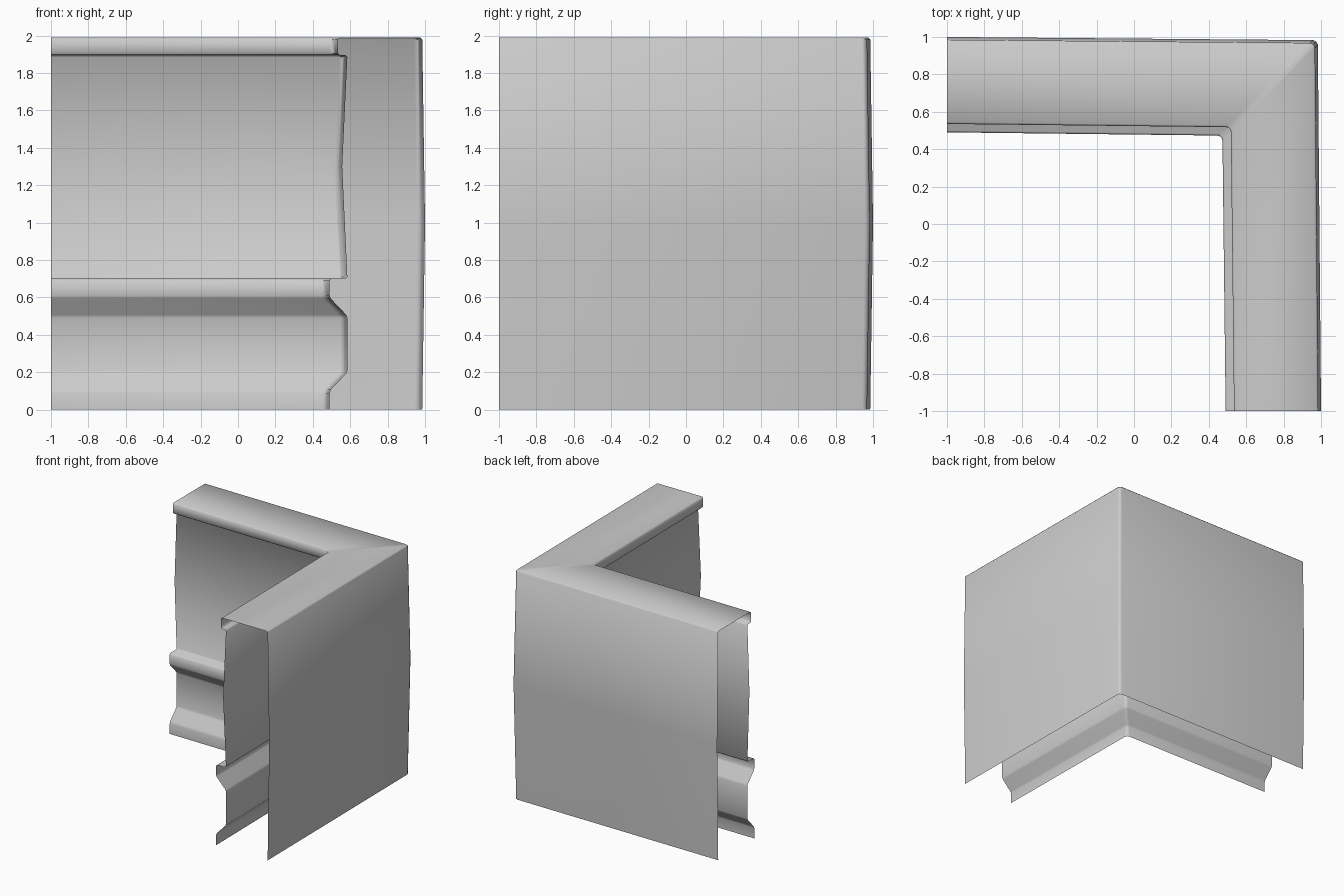
import bpy, bmesh, math
from mathutils import Vector

if "Cube" in bpy.data.objects:
    bpy.data.objects.remove(bpy.data.objects["Cube"])

# Wall cross-section (distance, height): inner foot, up, over the cap, down the outer face
PROFILE = [(0.49, 0), (0.49, 0.1), (0.585, 0.2), (0.585, 0.5), (0.49, 0.6),
           (0.49, 0.7), (0.585, 0.7), (0.557, 1.3), (0.585, 1.895),
           (0.535, 1.895), (0.535, 1.99), (0.985, 1.99), (1.0, 1.0), (0.985, 0)]


def soften(points, size):
    """Replace each clear corner of the open profile by a tiny chamfer."""
    pts = [Vector(p) for p in points]
    out = [pts[0]]
    for a, b, c in zip(pts, pts[1:], pts[2:]):
        u, v = (a - b).normalized(), (c - b).normalized()
        if u.angle(v) > math.radians(160):
            out.append(b)
        else:
            out += [b + u * size, b + v * size]
    return out + [pts[-1]]


def stations(d):
    """Plan positions of one profile point along both arms and round the corner."""
    c, r = d - 0.017, 0.026
    m = c - 0.29 * r
    return [(d, -1), (c, c - r), (m, m), (c - r, c), (-1, d)]


# Corner wall shell: profile swept along the L-shaped plan
bm = bmesh.new()
columns = [[bm.verts.new((x, y, p.y)) for x, y in stations(p.x)]
           for p in soften(PROFILE, 0.01)]
for a, b in zip(columns, columns[1:]):
    for i in range(len(a) - 1):
        bm.faces.new((a[i], b[i], b[i + 1], a[i + 1]))
mesh = bpy.data.meshes.new("corner_wall")
bm.to_mesh(mesh)
bm.free()
wall = bpy.data.objects.new("corner_wall", mesh)
bpy.context.collection.objects.link(wall)

# Smooth shading over the softened edges
bpy.context.view_layer.objects.active = wall
wall.select_set(True)
bpy.ops.object.shade_smooth_by_angle(angle=math.radians(50))
